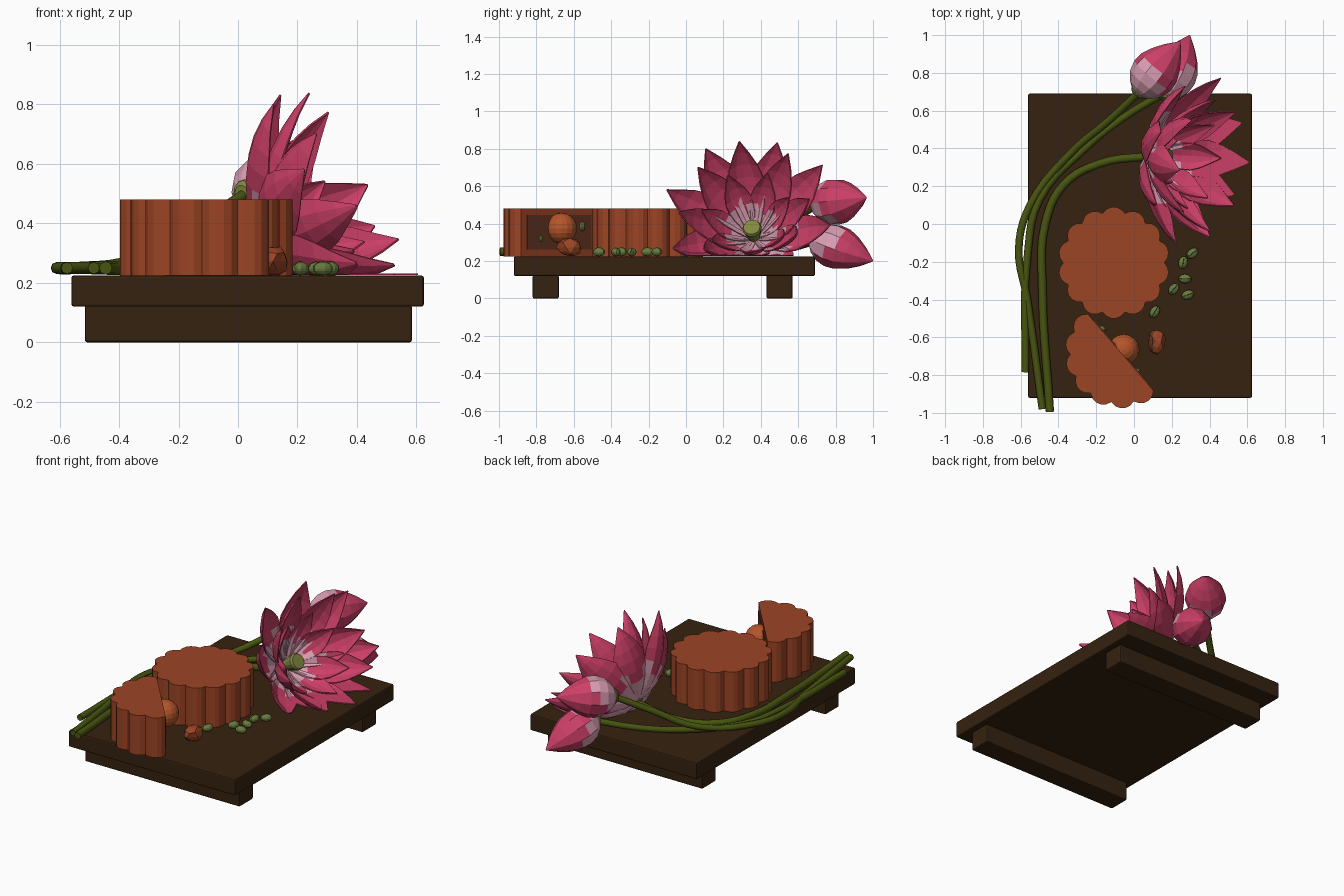
import bpy, bmesh, math, random
from mathutils import Vector

if "Cube" in bpy.data.objects:
    bpy.data.objects.remove(bpy.data.objects["Cube"])

random.seed(4)


def mat(name, rgb):
    m = bpy.data.materials.new(name)
    m.diffuse_color = (*rgb, 1)
    m.use_nodes = True
    m.node_tree.nodes["Principled BSDF"].inputs["Base Color"].default_value = m.diffuse_color
    return m


WOOD = mat("dark_wood", (0.036, 0.016, 0.005))
CRUST = mat("baked_crust", (0.33, 0.058, 0.018))
FILL = mat("brown_filling", (0.13, 0.035, 0.016))
YOLK = mat("orange_yolk", (0.46, 0.09, 0.022))
PINK = mat("deep_pink", (0.60, 0.05, 0.135))
PALE = mat("pale_pink", (0.70, 0.34, 0.45))
STEM = mat("stem_green", (0.065, 0.09, 0.005))
SEED = mat("seed_green", (0.14, 0.20, 0.05))
POD = mat("pod_green", (0.22, 0.25, 0.05))


def finish(bm, name, *mats):
    bmesh.ops.recalc_face_normals(bm, faces=bm.faces[:])
    me = bpy.data.meshes.new(name)
    bm.to_mesh(me)
    bm.free()
    for m in mats:
        me.materials.append(m)
    ob = bpy.data.objects.new(name, me)
    bpy.context.collection.objects.link(ob)
    return ob


def box(name, lo, hi, m, bevel=0.008):
    bm = bmesh.new()
    bmesh.ops.create_cube(bm, size=1)
    for v in bm.verts:
        v.co = Vector([(a + b) / 2 + c * (b - a) for a, b, c in zip(lo, hi, v.co)])
    ob = finish(bm, name, m)
    if bevel:
        mod = ob.modifiers.new("bevel", 'BEVEL')
        mod.width, mod.segments = bevel, 2
    return ob


def blob(name, loc, scale, m, rot=(0, 0, 0), seg=12, rings=8):
    bm = bmesh.new()
    bmesh.ops.create_uvsphere(bm, u_segments=seg, v_segments=rings, radius=1)
    ob = finish(bm, name, m)
    ob.location, ob.scale, ob.rotation_euler = loc, scale, rot
    return ob


def axes(axis):
    a = Vector(axis).normalized()
    u = a.cross(Vector((0, 0, 1))).normalized()
    return a, u, u.cross(a)


# Tray with two feet
box("tray_board", (-0.56, -0.92, 0.12), (0.625, 0.69, 0.225), WOOD)
for nm, y in (("front", -0.82), ("back", 0.43)):
    box(nm + "_foot", (-0.515, y, 0), (0.585, y + 0.14, 0.125), WOOD)


# Scalloped cakes: one whole, one cut in half
def cake(name, cx, cy, start, lobes, whole):
    bm = bmesh.new()
    n = lobes * 5
    pts = []
    for i in range(n + (0 if whole else 1)):
        r = 0.268 + 0.028 * abs(math.sin(math.pi * i / 5)) ** 0.8
        t = start + 2 * math.pi / 14 * i / 5
        pts.append(bm.verts.new((cx + r * math.cos(t), cy + r * math.sin(t), 0.225)))
    f = bm.faces.new(pts)
    top = bmesh.ops.extrude_face_region(bm, geom=[f])['geom']
    for v in top:
        if isinstance(v, bmesh.types.BMVert):
            v.co.z = 0.48
    return finish(bm, name, CRUST)


cake("whole_cake", -0.107, -0.205, math.radians(90 - 180 / 14), 14, True)
cut = math.atan2(0.759, -0.651)
C = Vector((-0.07, -0.68, 0))
cake("half_cake", C.x, C.y, cut, 7, False)
N, D = Vector((0.759, 0.651, 0)), Vector((0.651, -0.759, 0))
fill = box("cake_filling", (-0.225, -0.004, -0.092), (0.225, 0.004, 0.092), FILL, 0)
fill.location = C + N * 0.002 + Vector((0, 0, 0.355))
fill.rotation_euler = (0, 0, math.atan2(D.y, D.x))
blob("yolk", C + N * 0.022 + Vector((0, 0, 0.375)), (0.083,) * 3, YOLK, seg=16, rings=10)
for i, (d, z, s) in enumerate(((0.13, 0.32, 0.018), (-0.16, 0.385, 0.026), (-0.07, 0.30, 0.016))):
    blob(f"filling_seed_{i}", C + D * d + N * 0.004 + Vector((0, 0, z)), (s, s * 0.7, s), SEED,
         seg=8, rings=6)

# Broken cake crumb
bm = bmesh.new()
bmesh.ops.create_icosphere(bm, subdivisions=2, radius=1)
for v in bm.verts:
    k = random.uniform(0.8, 1.1)
    v.co = Vector((v.co.x * 0.048 * k, v.co.y * 0.07 * k, max(v.co.z * 0.055 * k, -0.045)))
for f in bm.faces:
    f.material_index = 1 if f.normal.x < -0.2 and f.normal.z > 0.2 else 0
finish(bm, "cake_crumb", CRUST, FILL).location = (0.118, -0.62, 0.272)

# Loose seeds, each with a raised seam
for i, (x, y, a) in enumerate(((0.31, -0.155, 40), (0.26, -0.205, 80), (0.27, -0.29, 0),
                               (0.21, -0.345, 50), (0.285, -0.375, 20), (0.11, -0.465, 60))):
    rot = (0, 0, math.radians(a))
    blob(f"loose_seed_{i}", (x, y, 0.248), (0.035, 0.025, 0.023), SEED, rot, 10, 8)
    blob(f"seed_seam_{i}", (x, y, 0.250), (0.034, 0.004, 0.0235), STEM, rot, 8, 6)


# Stems: round tubes along smooth paths
def stem(name, pts, r=0.02):
    cu = bpy.data.curves.new(name, 'CURVE')
    cu.dimensions = '3D'
    cu.bevel_depth, cu.bevel_resolution, cu.resolution_u = r, 2, 5
    cu.use_fill_caps = True
    sp = cu.splines.new('BEZIER')
    sp.bezier_points.add(len(pts) - 1)
    for b, p in zip(sp.bezier_points, pts):
        b.co = p
        b.handle_left_type = b.handle_right_type = 'AUTO'
    cu.materials.append(STEM)
    ob = bpy.data.objects.new(name, cu)
    bpy.context.collection.objects.link(ob)


stem("flower_stem", [(-0.445, -0.995, 0.25), (-0.485, -0.34, 0.25), (-0.47, 0, 0.25),
                     (-0.37, 0.21, 0.25), (-0.18, 0.32, 0.26), (0.09, 0.36, 0.31)], 0.022)
stem("upper_bud_stem", [(-0.485, -0.98, 0.25), (-0.565, -0.40, 0.25), (-0.61, -0.13, 0.25),
                        (-0.55, 0.1, 0.25), (-0.34, 0.37, 0.28), (-0.13, 0.55, 0.40),
                        (0.02, 0.69, 0.495)])
stem("lower_bud_stem", [(-0.575, -0.785, 0.25), (-0.565, -0.18, 0.25), (-0.5, 0.13, 0.25),
                        (-0.26, 0.4, 0.25), (-0.06, 0.56, 0.27), (0.17, 0.7, 0.31)])


# Open flower: rings of cupped petals around a tilted axis
BASE = Vector((0.085, 0.365, 0.325))
A, U, V = axes((0.86, -0.12, 0.50))


def petal(name, ang, length, t0, t1, half_w, r0=0.03):
    out = U * math.cos(ang) + V * math.sin(ang)
    side = A.cross(out)
    bm = bmesh.new()
    rows, p, nu = [], BASE + out * r0, 7
    for i in range(nu + 1):
        u = i / nu
        t = math.radians(t0 + (t1 - t0) * u)
        inward = A * math.sin(t) - out * math.cos(t)
        w = half_w * (0.3 + 0.7 * math.sin(math.pi * min(u / 1.1, 0.5))) if u < 0.55 else \
            half_w * (1 - ((u - 0.55) / 0.45) ** 1.6)
        w = max(w, 0.004)
        row = []
        for k in range(-2, 3):
            q = p + side * (w * k / 2) + inward * (w * 0.45 * (k / 2) ** 2)
            q.z = max(q.z, 0.232)
            row.append(bm.verts.new(q))
        rows.append(row)
        p = p + (A * math.cos(t) + out * math.sin(t)) * (length / nu)
    for i in range(nu):
        for k in range(4):
            f = bm.faces.new((rows[i][k], rows[i][k + 1], rows[i + 1][k + 1], rows[i + 1][k]))
            # pale towards the base, reaching higher at the margins
            f.material_index = 1 if i < (2 if k in (1, 2) else 3) else 0
    ob = finish(bm, name, PINK, PALE)
    ob.modifiers.new("thickness", 'SOLIDIFY').thickness = 0.006


for ring, n, length, t0, t1, w, ph in (("outer", 8, 0.56, 80, 22, 0.115, 0.25),
                                       ("middle", 8, 0.53, 62, 12, 0.10, 0.65),
                                       ("inner", 7, 0.36, 60, 10, 0.075, 0.1)):
    for i in range(n):
        petal(f"{ring}_petal_{i}", ph + 2 * math.pi * i / n + random.uniform(-.08, .08),
              length * random.uniform(0.93, 1.05), t0, t1, w)


# Surface of revolution along an axis, given (distance, radius) rings
def lathe(name, base, axis, prof, sides, mats, rule, span=None):
    a, u, v = axes(axis)
    bm = bmesh.new()
    rows = []
    for d, r in prof:
        rows.append([bm.verts.new(Vector(base) + a * d + (u * math.cos(t) + v * math.sin(t)) * r)
                     for t in (2 * math.pi * k / sides for k in range(sides))])
    for i in range(len(rows) - 1):
        for k in range(sides):
            j = (k + 1) % sides
            f = bm.faces.new((rows[i][k], rows[i][j], rows[i + 1][j], rows[i + 1][k]))
            f.material_index = rule(i, k)
    bm.faces.new(rows[0]).material_index = rule(0, 0)
    bm.faces.new(rows[-1])
    return finish(bm, name, *mats)


lathe("seed_pod", BASE, A, [(0, 0.03), (0.10, 0.052), (0.115, 0.045)], 14, [POD], lambda i, k: 0)


# Closed buds: teardrop body with jagged pale base, plus a green collar
def bud(name, base, tip, rad, twist):
    ax = Vector(tip) - Vector(base)
    L = ax.length
    shape = ((0, .3), (.08, .62), (.2, .88), (.35, 1), (.5, .96), (.66, .76), (.82, .46),
             (.94, .17), (1, .02))
    lathe(name, base, ax, [(d * L, r * rad) for d, r in shape], 10, [PINK, PALE],
          lambda i, k: 1 if i < (2, 3, 4, 4, 3)[(k + twist) % 5] else 0)
    lathe(name + "_collar", Vector(base) - ax.normalized() * 0.012, ax,
          [(0, 0.03), (0.012, 0.045), (0.03, 0.05)], 12, [POD], lambda i, k: 0)


bud("upper_bud", (0.02, 0.69, 0.50), (0.245, 0.965, 0.54), 0.125, 0)
bud("lower_bud", (0.165, 0.67, 0.325), (0.295, 1.0, 0.20), 0.12, 2)
